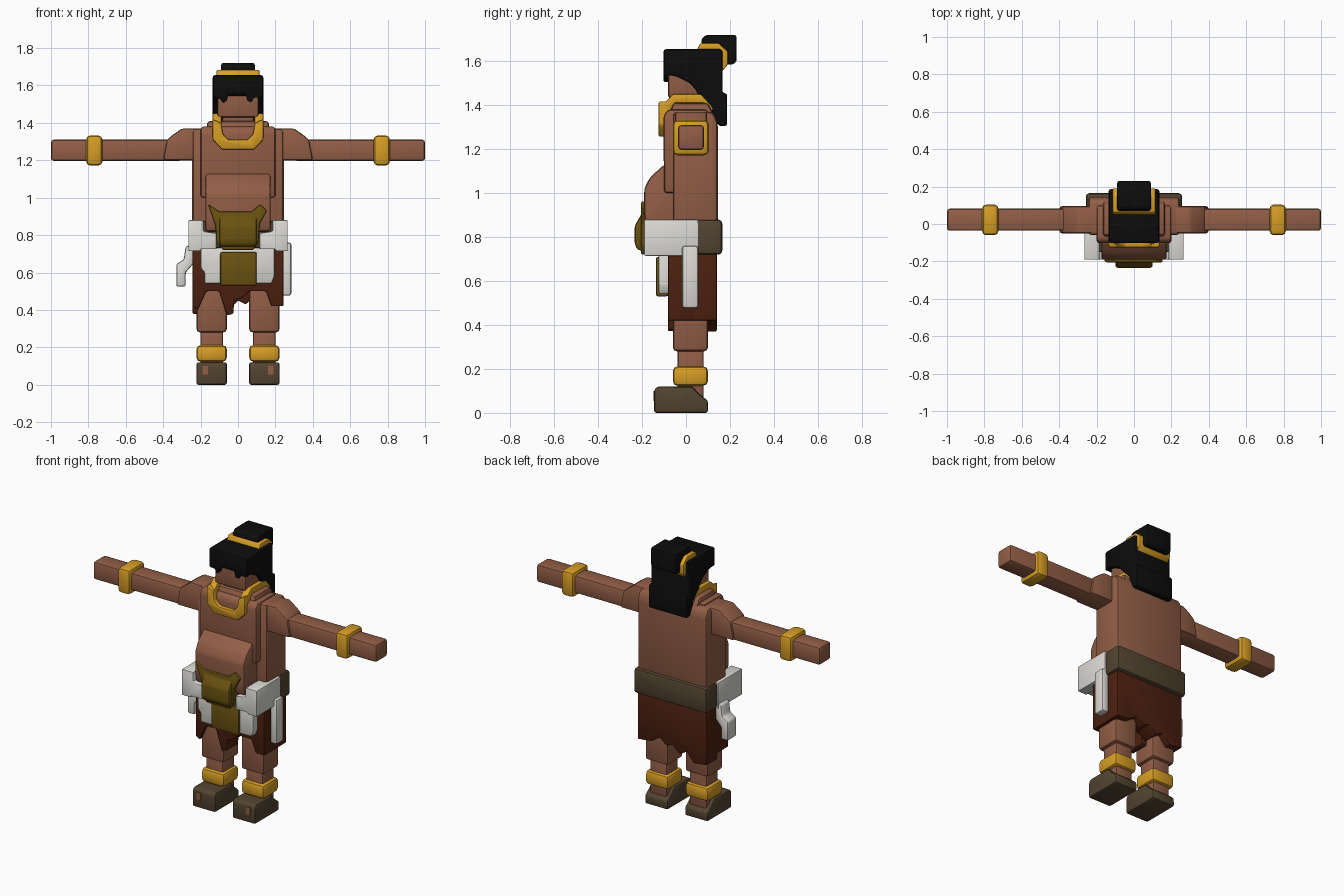
import bpy, bmesh
from mathutils import Vector


def material(name, r, g, b):
    m = bpy.data.materials.new(name)
    m.diffuse_color = (r, g, b, 1)
    return m


SKIN = material("skin brown", 0.29, 0.112, 0.062)
GOLD = material("gold", 0.68, 0.34, 0.018)
WHITE = material("off white", 0.72, 0.71, 0.67)
BLACK = material("hair black", 0.004, 0.004, 0.004)
OLIVE = material("dark olive", 0.145, 0.085, 0.005)
MAROON = material("dark maroon", 0.075, 0.015, 0.005)
LEATHER = material("leather brown", 0.085, 0.058, 0.03)


def prism(name, pts, axis, a, b, mat, bevel=0.012, mirror=False):
    """Extrude a profile along x (pts are y,z), y (pts are x,z) or z (pts are x,y)."""
    place = {"x": lambda p, t: (t, p[0], p[1]),
             "y": lambda p, t: (p[0], t, p[1]),
             "z": lambda p, t: (p[0], p[1], t)}[axis]
    bm = bmesh.new()
    base = bm.faces.new([bm.verts.new(place(p, a)) for p in pts])
    ext = bmesh.ops.extrude_face_region(bm, geom=[base])
    shift = Vector(place((0, 0), b - a))
    for v in ext["geom"]:
        if isinstance(v, bmesh.types.BMVert):
            v.co += shift
    bmesh.ops.recalc_face_normals(bm, faces=bm.faces[:])
    if bevel:
        edges = [e for e in bm.edges if e.calc_face_angle(0) > 0.3]
        bmesh.ops.bevel(bm, geom=edges, offset=bevel, segments=2, profile=0.5,
                        affect='EDGES', clamp_overlap=True)
    me = bpy.data.meshes.new(name)
    bm.to_mesh(me)
    bm.free()
    me.materials.append(mat)
    ob = bpy.data.objects.new(name, me)
    bpy.context.collection.objects.link(ob)
    if mirror:
        ob.modifiers.new("mirror", 'MIRROR')
    return ob


def box(name, x, y, z, mat, bevel=0.015, mirror=False):
    pts = [(x[0], y[0]), (x[1], y[0]), (x[1], y[1]), (x[0], y[1])]
    return prism(name, pts, "z", z[0], z[1], mat, bevel, mirror)


# Torso
prism("torso", [(-0.06, 0.8), (0.145, 0.8), (0.145, 1.32), (0.125, 1.37), (-0.06, 1.37)],
      "x", -0.245, 0.245, SKIN, 0.02)
prism("chest", [(-0.1, 1.0), (0.1, 1.0), (0.1, 1.38), (-0.085, 1.38), (-0.103, 1.35)],
      "x", -0.2, 0.2, SKIN, 0.015)
prism("belly", [(0, 0.82), (-0.18, 0.82), (-0.19, 0.9), (-0.19, 1.02), (-0.165, 1.07),
                (-0.1, 1.13), (0, 1.13)], "x", -0.175, 0.175, SKIN, 0.015)
prism("trapezius", [(-0.08, 1.33), (0.14, 1.33), (0.1, 1.41), (-0.06, 1.41)],
      "x", -0.165, 0.165, SKIN, 0.015)
box("neck", (-0.085, 0.085), (-0.04, 0.1), (1.38, 1.48), SKIN)

# Arms
prism("shoulder", [(0.2, 1.2), (0.4, 1.2), (0.38, 1.31), (0.35, 1.335), (0.3, 1.37), (0.2, 1.37)],
      "y", -0.05, 0.095, SKIN, 0.012, True)
box("arm", (0.3, 1.0), (-0.036, 0.082), (1.197, 1.31), SKIN, 0.015, True)
box("bracelet", (0.725, 0.812), (-0.06, 0.104), (1.172, 1.333), GOLD, 0.022, True)

# Necklace: front loop and strips over the shoulders
prism("necklace_front", [(-0.135, 1.42), (-0.135, 1.31), (-0.085, 1.257), (0.085, 1.257),
                         (0.135, 1.31), (0.135, 1.42), (0.09, 1.40), (0.08, 1.34),
                         (0.05, 1.31), (-0.05, 1.31), (-0.08, 1.34), (-0.09, 1.40)],
      "y", -0.125, -0.08, GOLD, 0.008)
prism("necklace_side", [(-0.125, 1.33), (-0.125, 1.385), (-0.06, 1.45), (0.09, 1.45),
                        (0.14, 1.39), (0.11, 1.37), (0.08, 1.41), (-0.05, 1.41), (-0.085, 1.35)],
      "x", 0.088, 0.135, GOLD, 0.006, True)

# Head and hair
box("head", (-0.11, 0.11), (-0.082, 0.1), (1.43, 1.62), SKIN)
prism("hair", [(-0.102, 1.655), (0.165, 1.655), (0.165, 1.455), (0.187, 1.455), (0.187, 1.305),
               (0.15, 1.305), (0.105, 1.39), (0.06, 1.44), (0.045, 1.47), (0.02, 1.50),
               (-0.04, 1.53), (-0.08, 1.54), (-0.102, 1.56)],
      "x", -0.135, 0.135, BLACK, 0.012)
prism("fringe", [(-0.13, 1.62), (-0.13, 1.535), (-0.095, 1.53), (-0.08, 1.505), (-0.06, 1.52),
                 (-0.05, 1.56), (0.04, 1.56), (0.05, 1.52), (0.07, 1.51), (0.085, 1.535),
                 (0.13, 1.535), (0.13, 1.62)], "y", -0.102, -0.07, BLACK, 0.004)

# Bun and its band
prism("bun", [(0.07, 1.62), (0.07, 1.70), (0.09, 1.72), (0.23, 1.72), (0.23, 1.60),
              (0.215, 1.585), (0.12, 1.585)], "x", -0.09, 0.09, BLACK, 0.012)
prism("bun_band", [(0.045, 1.645), (0.065, 1.682), (0.15, 1.682), (0.19, 1.645), (0.19, 1.585),
                   (0.165, 1.555), (0.155, 1.63), (0.135, 1.65)],
      "x", -0.115, 0.115, GOLD, 0.006)

# Belt
box("belt_back", (-0.257, 0.257), (0.03, 0.165), (0.72, 0.88), LEATHER, 0.018)
box("belt_front", (-0.2, 0.2), (-0.15, 0.1), (0.73, 0.875), LEATHER, 0.012)
prism("hip_pad", [(0.115, 0.725), (0.2, 0.725), (0.2, 0.715), (0.265, 0.715), (0.265, 0.88),
                  (0.185, 0.88), (0.185, 0.82), (0.115, 0.81)],
      "y", -0.19, 0.055, WHITE, 0.012, True)
box("hanging_strap", (0.235, 0.285), (-0.018, 0.056), (0.477, 0.76), WHITE, 0.012)
prism("hanging_hook", [(-0.24, 0.75), (-0.28, 0.74), (-0.29, 0.67), (-0.33, 0.645),
                       (-0.33, 0.525), (-0.28, 0.525), (-0.28, 0.6), (-0.24, 0.645)],
      "y", -0.04, 0.05, WHITE, 0.01)

# Apron layers
prism("white_apron", [(-0.2, 0.74), (-0.2, 0.62), (-0.18, 0.60), (-0.18, 0.54), (0.18, 0.54),
                      (0.195, 0.58), (0.195, 0.74)], "y", -0.125, -0.06, WHITE, 0.01)
box("lower_apron", (-0.095, 0.1), (-0.137, -0.08), (0.53, 0.71), OLIVE, 0.01)
prism("upper_apron", [(-0.16, 0.965), (-0.1, 0.925), (0.07, 0.925), (0.12, 0.965), (0.155, 0.93),
                      (0.115, 0.86), (0.11, 0.76), (0.08, 0.72), (-0.08, 0.72), (-0.115, 0.76),
                      (-0.12, 0.85)], "y", -0.205, -0.12, OLIVE, 0.008)
prism("apron_bulge", [(-0.15, 0.74), (-0.22, 0.74), (-0.234, 0.77), (-0.234, 0.85),
                      (-0.2, 0.91), (-0.15, 0.91)], "x", -0.1, 0.1, OLIVE, 0.012)

# Ragged skirt, front and back
prism("skirt_front", [(-0.243, 0.77), (-0.243, 0.42), (-0.215, 0.40), (-0.17, 0.50), (-0.1, 0.50),
                      (-0.06, 0.37), (-0.025, 0.38), (-0.02, 0.45), (0.03, 0.47), (0.06, 0.50),
                      (0.15, 0.50), (0.18, 0.42), (0.243, 0.42), (0.243, 0.77)],
      "y", -0.082, 0.04, MAROON, 0.006)
prism("skirt_back", [(-0.243, 0.77), (-0.243, 0.38), (-0.15, 0.37), (-0.1, 0.43), (-0.05, 0.40),
                     (0.0, 0.45), (0.04, 0.43), (0.09, 0.47), (0.15, 0.43), (0.243, 0.42),
                     (0.243, 0.77)], "y", 0.03, 0.14, MAROON, 0.006)

# Legs and feet
box("thigh", (0.06, 0.222), (-0.06, 0.1), (0.28, 0.6), SKIN, 0.018, True)
box("shin", (0.08, 0.2), (-0.038, 0.08), (0.06, 0.32), SKIN, 0.012, True)
box("anklet", (0.06, 0.222), (-0.06, 0.1), (0.123, 0.212), GOLD, 0.022, True)
prism("foot", [(-0.145, 0.0), (0.1, 0.0), (0.1, 0.055), (0.055, 0.09), (0.03, 0.12),
               (-0.13, 0.12), (-0.145, 0.105)], "x", 0.06, 0.222, LEATHER, 0.012, True)
box("toe_opening", (0.16, 0.19), (-0.149, -0.14), (0.055, 0.1), SKIN, 0, True)

# Soft shading with crisp edges
for ob in bpy.context.collection.objects:
    ob.select_set(True)
    bpy.context.view_layer.objects.active = ob
bpy.ops.object.shade_smooth_by_angle(angle=0.6)
